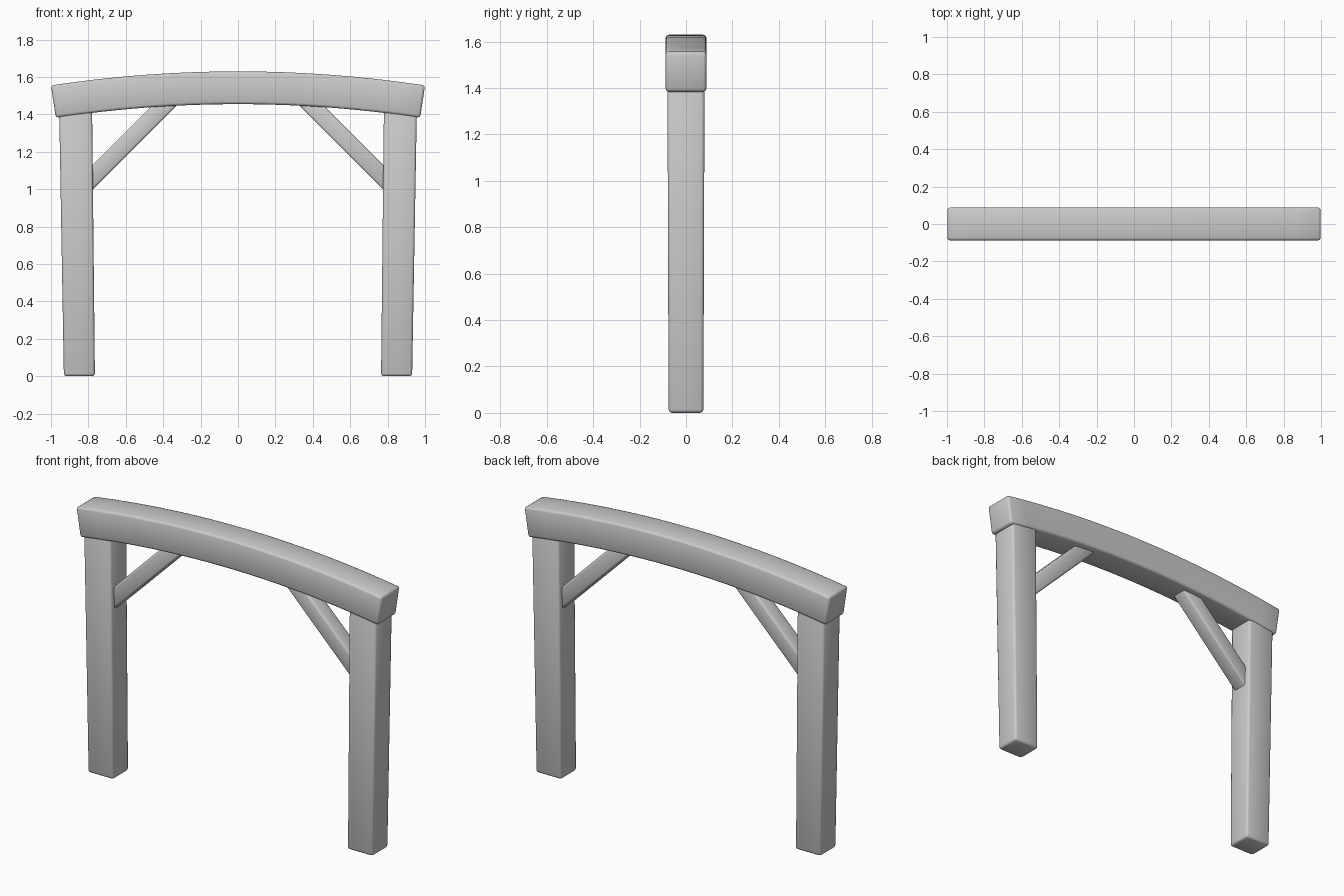
import bpy, bmesh, math
from mathutils import Vector

if "Cube" in bpy.data.objects:
    bpy.data.objects.remove(bpy.data.objects["Cube"])


def loft(name, rings, bevel):
    """Closed timber from a list of four-cornered rings, with softened edges."""
    bm = bmesh.new()
    rows = [[bm.verts.new(p) for p in ring] for ring in rings]
    for a, b in zip(rows, rows[1:]):
        for i in range(4):
            j = (i + 1) % 4
            bm.faces.new((a[i], a[j], b[j], b[i]))
    bm.faces.new(rows[0])
    bm.faces.new(rows[-1])
    bmesh.ops.recalc_face_normals(bm, faces=bm.faces)
    me = bpy.data.meshes.new(name)
    bm.to_mesh(me)
    bm.free()
    me.shade_smooth()
    ob = bpy.data.objects.new(name, me)
    bpy.context.collection.objects.link(ob)
    mod = ob.modifiers.new("soft_edges", 'BEVEL')
    mod.width = bevel
    mod.segments = 2
    mod.limit_method = 'ANGLE'
    mod.angle_limit = math.radians(40)
    return ob


def ring(centre, u, v):
    """Rectangle around a centre, from two half-extent vectors."""
    c = Vector(centre)
    return [c - u - v, c + u - v, c + u + v, c - u + v]


for side, s in (("left", -1), ("right", 1)):
    # Post: leans outward and widens slightly upward
    loft(side + "_post", [
        ring((s * x, 0, z), Vector((w, 0, 0)), Vector((0, d, 0)))
        for x, z, w, d in ((0.848, 0, 0.083, 0.075), (0.868, 1.42, 0.088, 0.08))], 0.014)

    # Diagonal brace, let into the post and the beam
    across = Vector((s * 0.033, 0, 0.033))
    loft(side + "_brace", [
        ring((s * x, 0, z), across, Vector((0, 0.047, 0)))
        for x, z in ((0.83, 1.01), (0.34, 1.50))], 0.012)

# Arched top beam
R, SEG, END = 6.70, 16, math.asin(1.0 / 6.70)
rings = []
for i in range(SEG + 1):
    a = END * (2 * i / SEG - 1)
    out = Vector((math.sin(a), 0, math.cos(a)))
    centre = out * (R - 0.0875) + Vector((0, 0, 1.63 - R))
    rings.append(ring(centre, out * 0.0875, Vector((0, 0.088, 0))))
loft("arched_beam", rings, 0.014)
